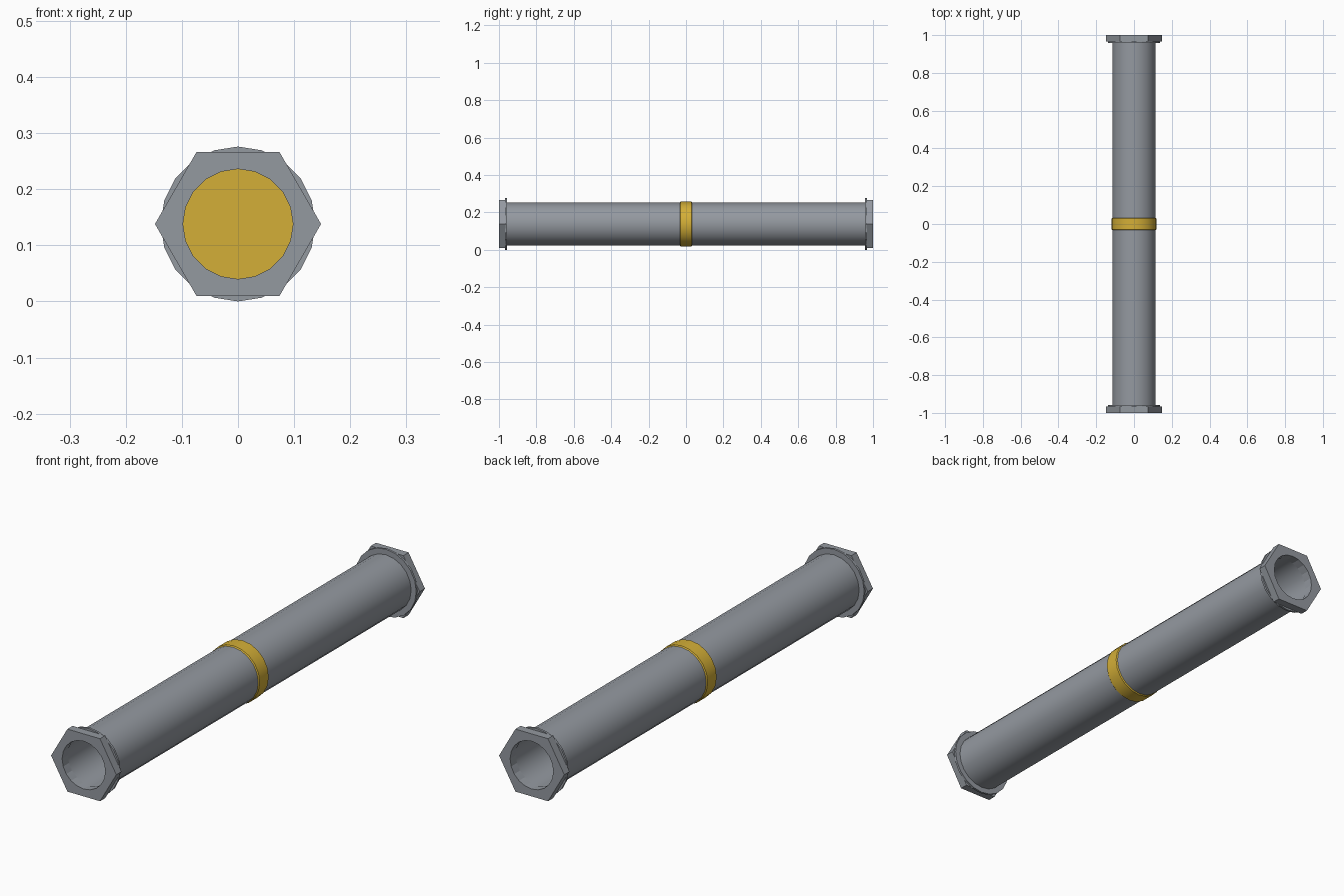
import bpy, bmesh, math

if "Cube" in bpy.data.objects:
    bpy.data.objects.remove(bpy.data.objects["Cube"])

CZ = 0.138      # height of the tube axis
SIDES = 20


def material(name, rgb):
    m = bpy.data.materials.new(name)
    m.diffuse_color = (*rgb, 1)
    m.use_nodes = True
    m.node_tree.nodes["Principled BSDF"].inputs["Base Color"].default_value = m.diffuse_color
    return m


STEEL = material("steel grey", (0.296, 0.319, 0.352))
GOLD = material("gold", (0.658, 0.429, 0.038))


def finish(name, bm, mat, mirror=False):
    bmesh.ops.recalc_face_normals(bm, faces=bm.faces[:])
    me = bpy.data.meshes.new(name)
    bm.to_mesh(me)
    bm.free()
    me.materials.append(mat)
    ob = bpy.data.objects.new(name, me)
    ob.location.z = CZ
    bpy.context.collection.objects.link(ob)
    if mirror:
        ob.modifiers.new("mirror", 'MIRROR').use_axis = (False, True, False)
    return ob


def smooth(ob):
    bpy.ops.object.select_all(action='DESELECT')
    ob.select_set(True)
    bpy.context.view_layer.objects.active = ob
    bpy.ops.object.shade_smooth_by_angle(angle=math.radians(30))


def ring(bm, r, y, n):
    return [bm.verts.new((r * math.cos(math.tau * i / n), y, r * math.sin(math.tau * i / n)))
            for i in range(n)]


def lathe(bm, profile, closed=True):
    """Revolve (radius, y) points about the y axis; open profiles get end caps."""
    loops = [ring(bm, r, y, SIDES) for r, y in profile]
    pairs = list(zip(loops, loops[1:]))
    if closed:
        pairs.append((loops[-1], loops[0]))
    else:
        bm.faces.new(loops[0])
        bm.faces.new(loops[-1])
    for a, b in pairs:
        for i in range(SIDES):
            j = (i + 1) % SIDES
            bm.faces.new((a[i], a[j], b[j], b[i]))


# Hollow tube halves, front and back of the centre band
bm = bmesh.new()
lathe(bm, [(0.115, -0.96), (0.115, -0.02), (0.1, -0.02), (0.1, -0.96)])
smooth(finish("tube", bm, STEEL, mirror=True))

# Solid centre band with chamfered rims, closing the bore
bm = bmesh.new()
lathe(bm, [(0.114, -0.034), (0.119, -0.029), (0.119, 0.029), (0.114, 0.034)], closed=False)
smooth(finish("centre_band", bm, GOLD))

# Thin washers behind the nuts
bm = bmesh.new()
lathe(bm, [(0.138, -0.967), (0.138, -0.958), (0.1, -0.958), (0.1, -0.967)])
finish("washer", bm, STEEL, mirror=True)

# Hexagonal end nuts: outline with a round hole, extruded
bm = bmesh.new()
for r, n in ((0.148, 6), (0.098, SIDES)):
    v = ring(bm, r, -1, n)
    for i in range(n):
        bm.edges.new((v[i], v[(i + 1) % n]))
bmesh.ops.triangle_fill(bm, edges=bm.edges[:], use_beauty=True, normal=(0, -1, 0))
ext = bmesh.ops.extrude_face_region(bm, geom=bm.faces[:], use_keep_orig=True)
moved = [g for g in ext["geom"] if isinstance(g, bmesh.types.BMVert)]
bmesh.ops.translate(bm, verts=moved, vec=(0, 0.034, 0))
finish("hex_nut", bm, STEEL, mirror=True)
